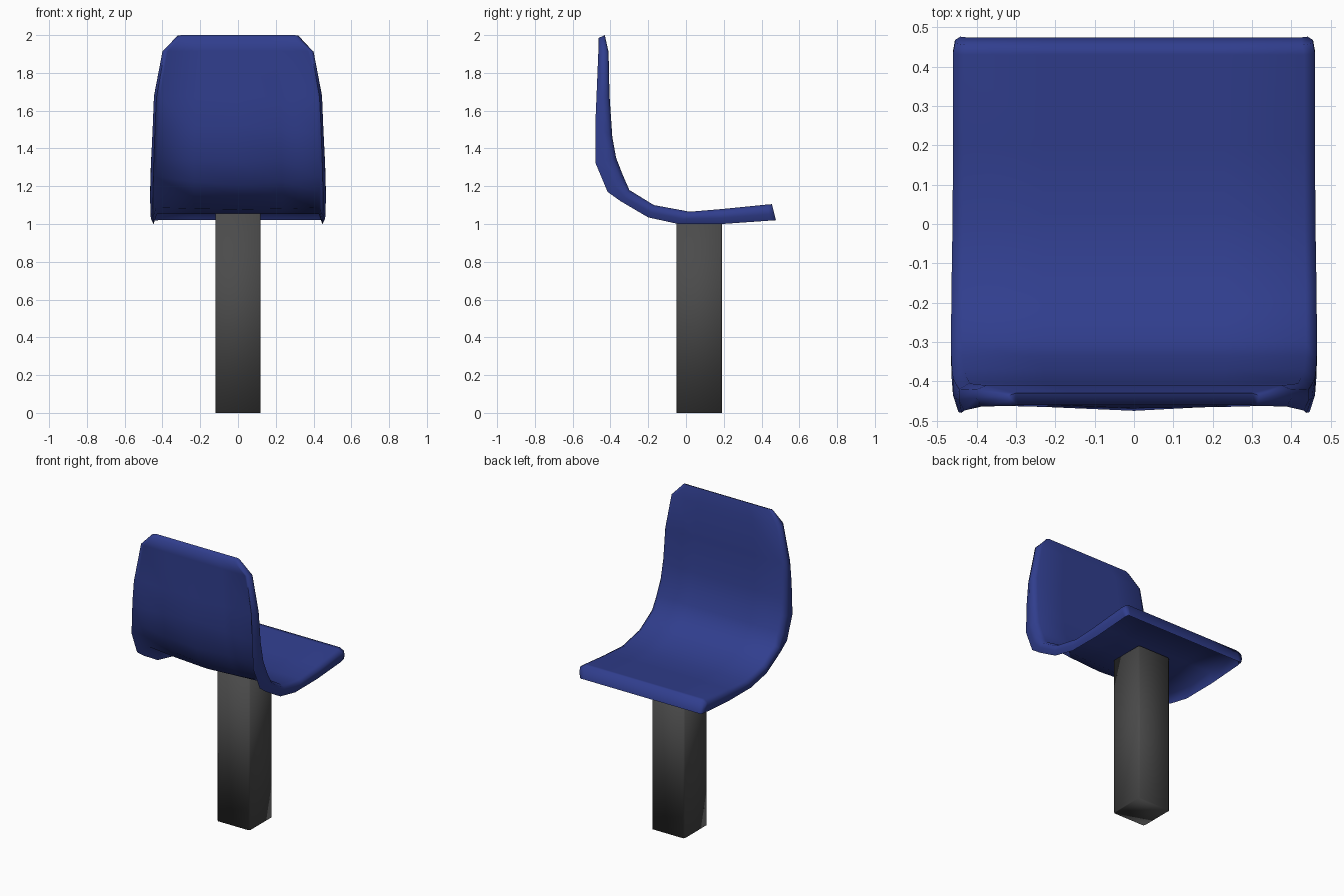
import bpy, bmesh, math

if "Cube" in bpy.data.objects:
    bpy.data.objects.remove(bpy.data.objects["Cube"])


def material(name, color):
    m = bpy.data.materials.new(name)
    m.diffuse_color = color
    m.use_nodes = True
    m.node_tree.nodes["Principled BSDF"].inputs["Base Color"].default_value = m.diffuse_color
    return m


def finish(bm, name, mat, angle):
    bmesh.ops.recalc_face_normals(bm, faces=bm.faces)
    me = bpy.data.meshes.new(name)
    bm.to_mesh(me)
    bm.free()
    ob = bpy.data.objects.new(name, me)
    bpy.context.collection.objects.link(ob)
    me.materials.append(mat)
    bpy.ops.object.select_all(action='DESELECT')
    ob.select_set(True)
    bpy.context.view_layer.objects.active = ob
    bpy.ops.object.shade_smooth_by_angle(angle=angle)
    return ob


# Seat shell stations from front lip to top of backrest:
# inner surface (y, z), rim tip (y, z), underside sheet (y, z), half width, centre bulge
stations = [
    ((.455, 1.105), (.476, 1.020), (.474, 1.020), .455, 0),
    ((.430, 1.103), (.445, 1.018), (.440, 1.080), .460, 0),
    ((.200, 1.080), (.190, 1.000), (.200, 1.068), .460, 0),
    ((.020, 1.065), (-.040, 1.000), (.020, 1.053), .461, 0),
    ((-.170, 1.100), (-.200, 1.035), (-.178, 1.087), .464, .2),
    ((-.300, 1.180), (-.345, 1.120), (-.312, 1.170), .465, .45),
    ((-.335, 1.260), (-.415, 1.170), (-.355, 1.250), .464, .55),
    ((-.370, 1.350), (-.478, 1.320), (-.405, 1.345), .460, .6),
    ((-.390, 1.460), (-.480, 1.530), (-.445, 1.480), .452, .85),
    ((-.405, 1.680), (-.474, 1.670), (-.460, 1.675), .445, .6),
    ((-.410, 1.910), (-.464, 1.915), (-.460, 1.915), .400, 0),
    ((-.430, 2.000), (-.462, 1.985), (-.460, 1.985), .320, 0),
]


def lerp(a, b, t):
    return tuple(p + (q - p) * t for p, q in zip(a, b))


def section(inner, tip, sheet, w, bulge):
    # right half, top centre outwards and back underneath, then mirrored
    right = [(.5, inner), (.94, inner), (1, lerp(inner, tip, .2)),
             (1, lerp(inner, tip, .6)), (.97, tip), (.93, sheet),
             (.5, lerp(sheet, tip, bulge * .6))]
    left = [(-f, p) for f, p in reversed(right)]
    ring = [(0, inner)] + right + [(0, lerp(sheet, tip, bulge))] + left
    return [(f * w, *p) for f, p in ring]


bm = bmesh.new()
rings = [[bm.verts.new(co) for co in section(*s)] for s in stations]
n = len(rings[0])
for a, b in zip(rings, rings[1:]):
    for i in range(n):
        j = (i + 1) % n
        bm.faces.new((a[i], a[j], b[j], b[i]))
# Front lip and top edge caps, as strips between inner and outer sides
for r in (rings[0], rings[-1]):
    top = [r[k % n] for k in range(-3, 4)]
    bottom = [r[n // 2 - k] for k in range(-3, 4)]
    for k in range(6):
        bm.faces.new((top[k], top[k + 1], bottom[k + 1], bottom[k]))
    for s in (4, n - 4):
        bm.faces.new((r[s - 1], r[s], r[s + 1]))
finish(bm, "seat_shell", material("blue_plastic", (.03, .048, .27, 1)), 1.5)

# Square support post with softened corners
bm = bmesh.new()
bmesh.ops.create_cube(bm, size=1)
for v in bm.verts:
    v.co = (v.co.x * .24, v.co.y * .24 + .07, (v.co.z + .5) * 1.055)
edges = [e for e in bm.edges if abs(e.verts[0].co.z - e.verts[1].co.z) > .5]
bmesh.ops.bevel(bm, geom=edges, offset=.008, segments=1, affect='EDGES')
finish(bm, "support_post", material("dark_grey_metal", (.07, .07, .07, 1)), math.pi)
